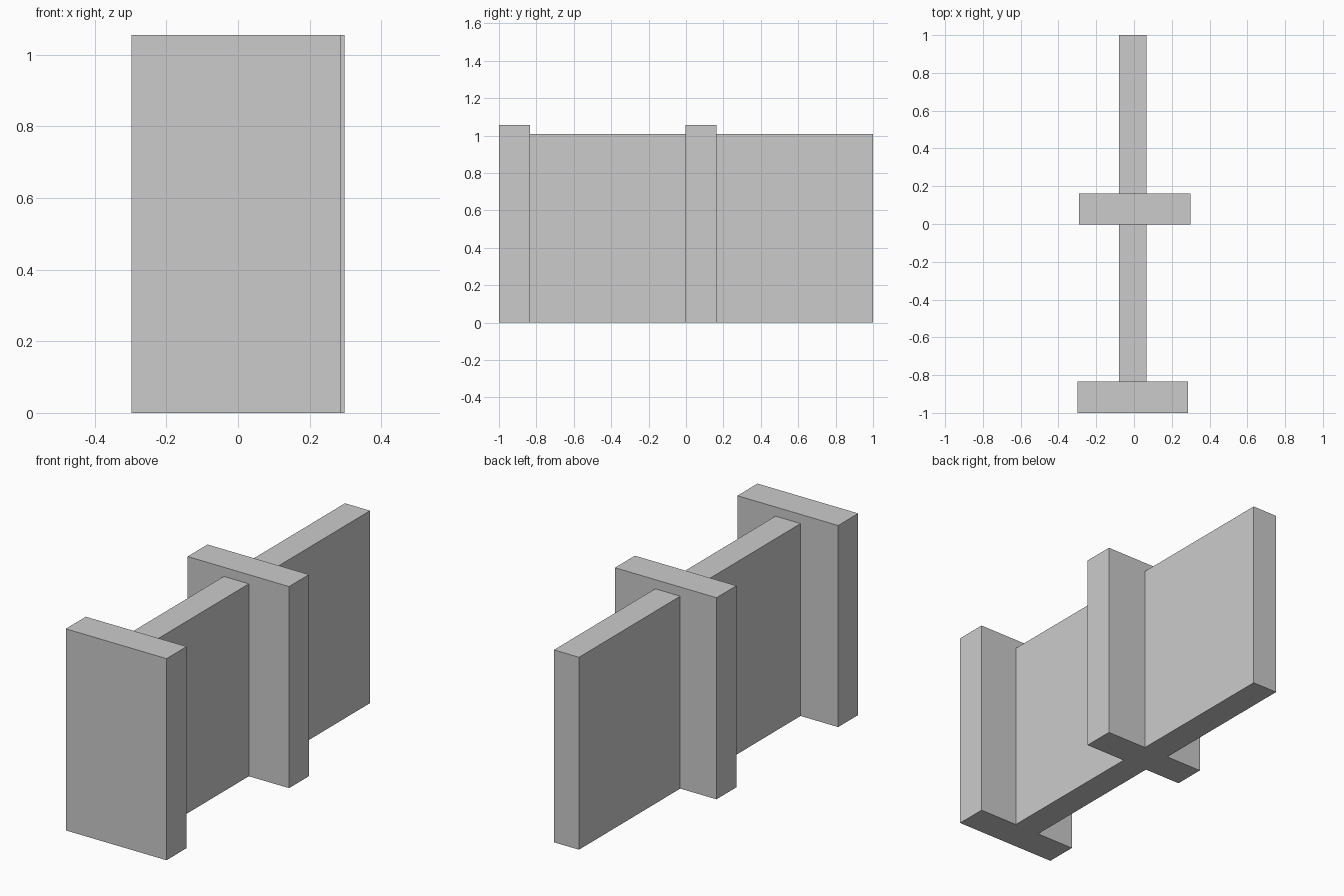
import bpy
import bmesh
from mathutils import Matrix, Vector

if "Cube" in bpy.data.objects:
    bpy.data.objects.remove(bpy.data.objects["Cube"])


def box(name, x, y, height):
    """Box standing on z = 0, given its x and y ranges."""
    size = Vector((x[1] - x[0], y[1] - y[0], height))
    centre = Vector(((x[0] + x[1]) / 2, (y[0] + y[1]) / 2, height / 2))
    bm = bmesh.new()
    bmesh.ops.create_cube(bm, size=1, matrix=Matrix.Diagonal(size.to_4d()))
    mesh = bpy.data.meshes.new(name)
    bm.to_mesh(mesh)
    bm.free()
    obj = bpy.data.objects.new(name, mesh)
    obj.location = centre
    bpy.context.collection.objects.link(obj)
    return obj


PLATE_HEIGHT, WALL_HEIGHT = 1.056, 1.008
WALL_X = (-0.08, 0.065)
FRONT_Y, MIDDLE_Y = (-1.0, -0.834), (-0.003, 0.162)

# Cross plates, slightly taller than the long wall
box("front_plate", (-0.298, 0.286), FRONT_Y, PLATE_HEIGHT)
box("middle_plate", (-0.29, 0.298), MIDDLE_Y, PLATE_HEIGHT)

# Long wall, split where the middle plate crosses it
box("front_wall", WALL_X, (FRONT_Y[1], MIDDLE_Y[0]), WALL_HEIGHT)
box("back_wall", WALL_X, (MIDDLE_Y[1], 1.0), WALL_HEIGHT)
